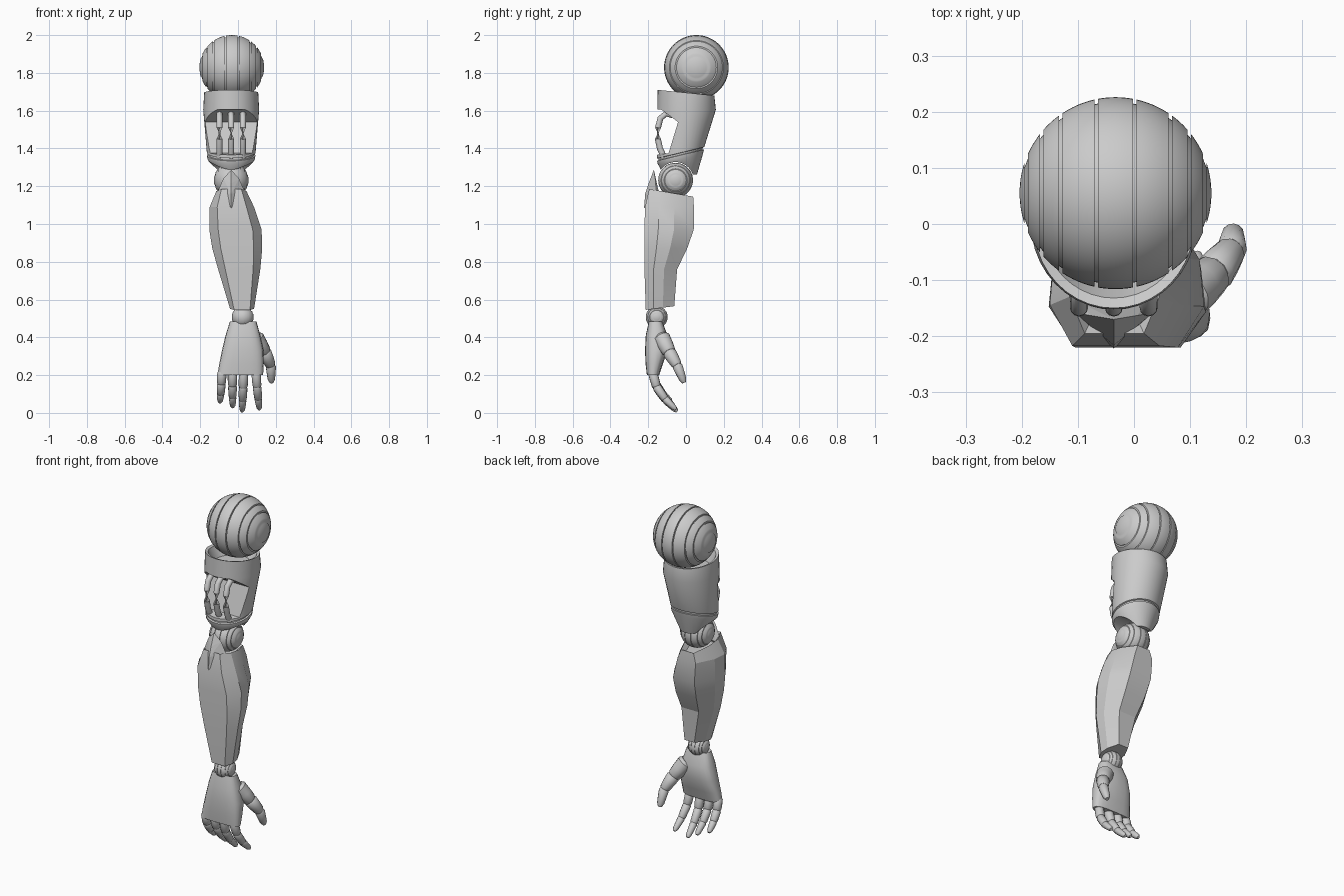
import bpy, bmesh, math
from mathutils import Vector

if "Cube" in bpy.data.objects:
    bpy.data.objects.remove(bpy.data.objects["Cube"])


def make(name, shells, angle=30):
    """Build one object from shells; each shell is a list of equal-length point rings."""
    bm = bmesh.new()
    for rings in shells:
        rows = [[bm.verts.new(p) for p in ring] for ring in rings]
        n = len(rows[0])
        for a, b in zip(rows, rows[1:]):
            for i in range(n):
                bm.faces.new((a[i], a[(i + 1) % n], b[(i + 1) % n], b[i]))
        bm.faces.new(rows[0][::-1])
        bm.faces.new(rows[-1])
    return finish(name, bm, angle)


def finish(name, bm, angle):
    bmesh.ops.recalc_face_normals(bm, faces=bm.faces)
    me = bpy.data.meshes.new(name)
    bm.to_mesh(me)
    bm.free()
    ob = bpy.data.objects.new(name, me)
    bpy.context.collection.objects.link(ob)
    if angle:
        smooth(ob, angle)
    return ob


def select(ob):
    bpy.ops.object.select_all(action='DESELECT')
    ob.select_set(True)
    bpy.context.view_layer.objects.active = ob


def smooth(ob, angle):
    select(ob)
    bpy.ops.object.shade_smooth_by_angle(angle=math.radians(angle))


def cut(ob, cutter):
    cutter.hide_render = True
    mod = ob.modifiers.new("cut", 'BOOLEAN')
    mod.operation = 'DIFFERENCE'
    mod.solver = 'EXACT'
    mod.object = cutter
    select(ob)
    bpy.ops.object.modifier_apply(modifier=mod.name)
    bpy.data.objects.remove(cutter)


def ellipse(cx, cy, cz, rx, ry, slope=0, n=40, power=1.0):
    pts = []
    for i in range(n):
        a = 2 * math.pi * i / n
        c, s = math.cos(a), math.sin(a)
        x = rx * math.copysign(abs(c) ** power, c)
        y = ry * math.copysign(abs(s) ** power, s)
        pts.append((cx + x, cy + y, cz + slope * y))
    return pts


def x_circle(x, y, z, r, n):
    return [(x, y + r * math.cos(2 * math.pi * i / n), z + r * math.sin(2 * math.pi * i / n))
            for i in range(n)]


def tube(points, radii, n=12):
    pts = [Vector(p) for p in points]
    rings = []
    for i, p in enumerate(pts):
        d = pts[min(i + 1, len(pts) - 1)] - pts[max(i - 1, 0)]
        q = d.to_track_quat('Z', 'Y')
        rings.append([p + q @ Vector((math.cos(2 * math.pi * k / n), math.sin(2 * math.pi * k / n), 0)) * radii[i]
                      for k in range(n)])
    return rings


def grooved_ball(name, centre, r, n=48):
    """Ball turned about the x axis with concentric grooves."""
    half = [0.2, 0.57, 0.77, 0.93]
    cuts = sorted([-g for g in half] + half)
    edges = [-0.999] + cuts + [0.999]
    prof = []
    for a, b in zip(edges, edges[1:]):
        a2 = a + (0.018 if a > -0.99 else 0)
        b2 = b - (0.018 if b < 0.99 else 0)
        band = [a2 + (b2 - a2) * k / 6 for k in range(7)]
        rad = [math.sqrt(1 - u * u) for u in band]
        if a > -0.99:
            prof.append((a2, rad[0] - 0.05))
        prof += list(zip(band, rad))
        if b < 0.99:
            prof.append((b2, rad[-1] - 0.05))
    x, y, z = centre
    return make(name, [[x_circle(x + u * r, y, z, q * r, n) for u, q in prof]])


# ball joints
grooved_ball("shoulder_ball", (-0.033, 0.055, 1.829), 0.171, 64)
grooved_ball("elbow_ball", (-0.036, -0.055, 1.232), 0.092)
grooved_ball("wrist_ball", (0.025, -0.155, 0.507), 0.058)

# upper arm shell: cup, collar, narrow groove, tapered lower sleeve
CX = -0.036
upper = make("upper_arm", [[
    ellipse(CX, 0.0, 1.63, 0.10, 0.10),
    ellipse(CX, 0.0, 1.69, 0.128, 0.132, -0.1),
    ellipse(CX, 0.0, 1.695, 0.143, 0.15, -0.1),
    ellipse(CX, 0.003, 1.605, 0.148, 0.155),
    ellipse(CX, -0.028, 1.378, 0.129, 0.125, 0.24),
    ellipse(CX, -0.028, 1.376, 0.121, 0.117, 0.24),
    ellipse(CX, -0.029, 1.366, 0.120, 0.116, 0.24),
    ellipse(CX, -0.029, 1.364, 0.128, 0.124, 0.24),
    ellipse(CX, -0.03, 1.345, 0.126, 0.120, 0.22),
    ellipse(CX, -0.03, 1.262, 0.075, 0.088)]], 0)
recess = [(-0.3, 1.61), (-0.13, 1.605), (-0.042, 1.54), (-0.092, 1.375), (-0.3, 1.345)]
cut(upper, make("recess_cutter", [[[(x, y, z) for y, z in recess] for x in (-0.4, 0.4)]], 0))
cut(upper, make("elbow_cutter", [[x_circle(x, -0.055, 1.232, 0.096, 40) for x in (-0.4, 0.4)]], 0))
smooth(upper, 30)

# three bowed pistons in the front recess
path = [(-0.07, 1.575), (-0.105, 1.585), (-0.135, 1.56), (-0.148, 1.51), (-0.149, 1.45), (-0.138, 1.40), (-0.115, 1.35)]
make("arm_tubes", [tube([(CX + dx, y, z) for y, z in path], [0.016] * len(path))
                   for dx in (-0.062, 0, 0.062)], 50)


# faceted forearm
def facet(z, xl, xr, yf, yb, slope=0.0):
    w, d = xr - xl, yb - yf
    shape = [(0.17, 0), (0.83, 0), (1, 0.28), (0.97, 0.6), (0.75, 1), (0.25, 1), (0.03, 0.6), (0, 0.28)]
    return [(xl + u * w, yf + v * d, z + slope * (v - 0.5)) for u, v in shape]


make("forearm", [[
    facet(1.13, -0.09, 0.02, -0.16, 0.01),
    facet(1.165, -0.115, 0.045, -0.195, 0.038, -0.04),
    facet(1.09, -0.15, 0.085, -0.217, 0.042),
    facet(0.97, -0.152, 0.125, -0.22, 0.041),
    facet(0.87, -0.136, 0.128, -0.22, 0.006),
    facet(0.76, -0.105, 0.118, -0.22, -0.047),
    facet(0.555, -0.042, 0.085, -0.213, -0.062, 0.02)]], 20)

# pointed elbow guard
bm = bmesh.new()
guard = [(0, -0.17, 1.287), (0, -0.222, 1.085), (0, -0.216, 1.16), (0, -0.198, 1.215)]
for s in (-1, 1):
    guard += [(s * 0.042, -0.163, 1.24), (s * 0.07, -0.158, 1.175), (s * 0.06, -0.14, 1.15)]
for x, y, z in guard:
    bm.verts.new((CX + x, y, z))
bmesh.ops.convex_hull(bm, input=bm.verts)
finish("elbow_guard", bm, 0)


# palm
def palm(z, xl, xr, yf, yb):
    return ellipse((xl + xr) / 2, (yf + yb) / 2, z, (xr - xl) / 2, (yb - yf) / 2, 0, 20, 0.7)


make("palm", [[
    palm(0.45, -0.02, 0.075, -0.18, -0.135),
    palm(0.483, -0.043, 0.098, -0.197, -0.125),
    palm(0.41, -0.066, 0.118, -0.213, -0.098),
    palm(0.33, -0.085, 0.135, -0.217, -0.098),
    palm(0.26, -0.099, 0.136, -0.214, -0.122),
    palm(0.20, -0.109, 0.133, -0.207, -0.142)]], 40)


# jointed digits
def digit(name, joints, radii, first=0):
    shells = []
    for i in range(len(joints) - 1):
        a, b = Vector(joints[i]), Vector(joints[i + 1])
        ra, rb = radii[i], radii[i + 1]
        last = i == len(joints) - 2
        t = [-0.08, 0.06, 0.5, 0.8 if last else 0.9, 1.0]
        r = [ra * 0.75, ra, (ra + rb) / 2 * 1.04, rb * (1.15 if last else 1.04), rb * (0.6 if last else 0.85)]
        shells.append(tube([a.lerp(b, k) for k in t], r, 12))
    make(name, shells, 40)


bend = [(-0.177, 0.215), (-0.155, 0.135), (-0.108, 0.068), (-0.048, 0.010)]
for name, x0, x1, tip in [("little_finger", -0.085, -0.095, 0.055), ("ring_finger", -0.03, -0.028, 0.03),
                          ("middle_finger", 0.03, 0.022, 0.007), ("index_finger", 0.095, 0.113, 0.018)]:
    k = (0.215 - tip) / 0.205
    digit(name, [(x0 + (x1 - x0) * i / 3, -0.177 + (y + 0.177) * k, 0.215 + (z - 0.215) * k)
                 for i, (y, z) in enumerate(bend)], [0.025, 0.023, 0.020, 0.013])
digit("thumb", [(0.09, -0.13, 0.40), (0.142, -0.088, 0.32), (0.174, -0.046, 0.25), (0.177, -0.010, 0.160)],
      [0.046, 0.036, 0.027, 0.017])
